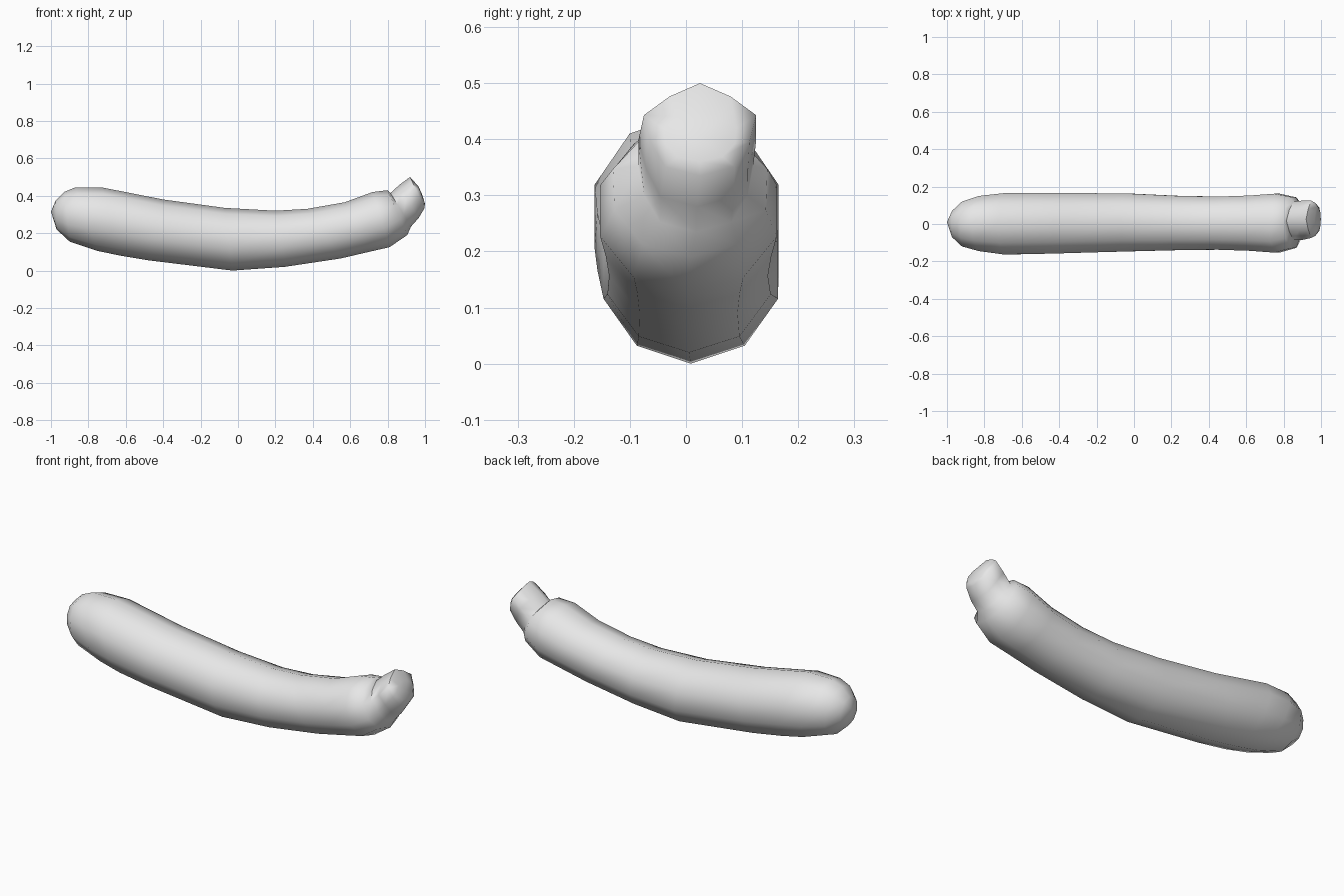
import bpy, bmesh, math
from mathutils import Vector

cube = bpy.data.objects.get("Cube")
if cube:
    bpy.data.objects.remove(cube, do_unlink=True)

SIDES = 10

skin = bpy.data.materials.new("pale_grey")
skin.use_nodes = True
skin.diffuse_color = (0.8, 0.8, 0.8, 1)
skin.node_tree.nodes["Principled BSDF"].inputs["Base Color"].default_value = (0.8, 0.8, 0.8, 1)

# Each ring: top x, top z, bottom x, bottom z, right edge y, left edge y, rib depth
RINGS = [
    (-0.975, 0.375, -0.97, 0.22, -0.07, 0.07, 0),
    (-0.93, 0.42, -0.90, 0.155, -0.12, 0.12, 0),
    (-0.87, 0.445, -0.75, 0.105, -0.145, 0.15, 0),
    (-0.73, 0.445, -0.63, 0.08, -0.163, 0.165, 0),
    (-0.40, 0.38, -0.48, 0.055, -0.158, 0.165, 0),
    (-0.07, 0.335, -0.03, 0.0, -0.147, 0.164, 0),
    (0.20, 0.32, 0.25, 0.02, -0.14, 0.151, 0),
    (0.37, 0.33, 0.55, 0.065, -0.137, 0.146, 0),
    (0.57, 0.365, 0.70, 0.10, -0.143, 0.152, 0),
    (0.72, 0.42, 0.81, 0.125, -0.153, 0.162, 0),
    (0.80, 0.43, 0.905, 0.19, -0.13, 0.145, 0.02),
    # stem
    (0.815, 0.415, 0.925, 0.235, -0.085, 0.12, 0.10),
    (0.865, 0.46, 0.965, 0.28, -0.085, 0.125, 0.14),
    (0.92, 0.50, 0.998, 0.335, -0.075, 0.125, 0.12),
    (0.965, 0.45, 0.999, 0.36, -0.04, 0.09, 0.05),
]


def add_ring(bm, tx, tz, bx, bz, y0, y1, rib):
    """Tilted ellipse of vertices; odd ones pulled in to form ribs."""
    top, bottom = Vector((tx, 0, tz)), Vector((bx, 0, bz))
    centre = (top + bottom) / 2 + Vector((0, (y0 + y1) / 2, 0))
    up = (top - bottom) / 2
    side = Vector((0, (y1 - y0) / 2 / math.cos(math.pi / SIDES), 0))
    verts = []
    for i in range(SIDES):
        a = math.tau * i / SIDES
        r = 1 - rib * (i % 2) * (0 if i == SIDES // 2 else 1)
        verts.append(bm.verts.new(centre + r * (up * math.cos(a) + side * math.sin(a))))
    return verts


# Curved body lofted continuously into the ribbed stem
bm = bmesh.new()
loops = [add_ring(bm, *ring) for ring in RINGS]
for a, b in zip(loops, loops[1:]):
    for i in range(SIDES):
        j = (i + 1) % SIDES
        bm.faces.new((a[i], a[j], b[j], b[i]))

# Closed blossom tip and stem end
for loop, tip in ((loops[0], (-1.0, 0.01, 0.315)), (loops[-1], (0.985, 0.025, 0.405))):
    point = bm.verts.new(tip)
    for i in range(SIDES):
        bm.faces.new((loop[i], loop[(i + 1) % SIDES], point))
bmesh.ops.recalc_face_normals(bm, faces=bm.faces)

mesh = bpy.data.meshes.new("courgette")
bm.to_mesh(mesh)
bm.free()
mesh.materials.append(skin)
courgette = bpy.data.objects.new("courgette", mesh)
bpy.context.collection.objects.link(courgette)

# Smooth skin, crisp only at the sharpest creases
bpy.ops.object.select_all(action="DESELECT")
courgette.select_set(True)
bpy.context.view_layer.objects.active = courgette
bpy.ops.object.shade_smooth_by_angle(angle=math.radians(70))
